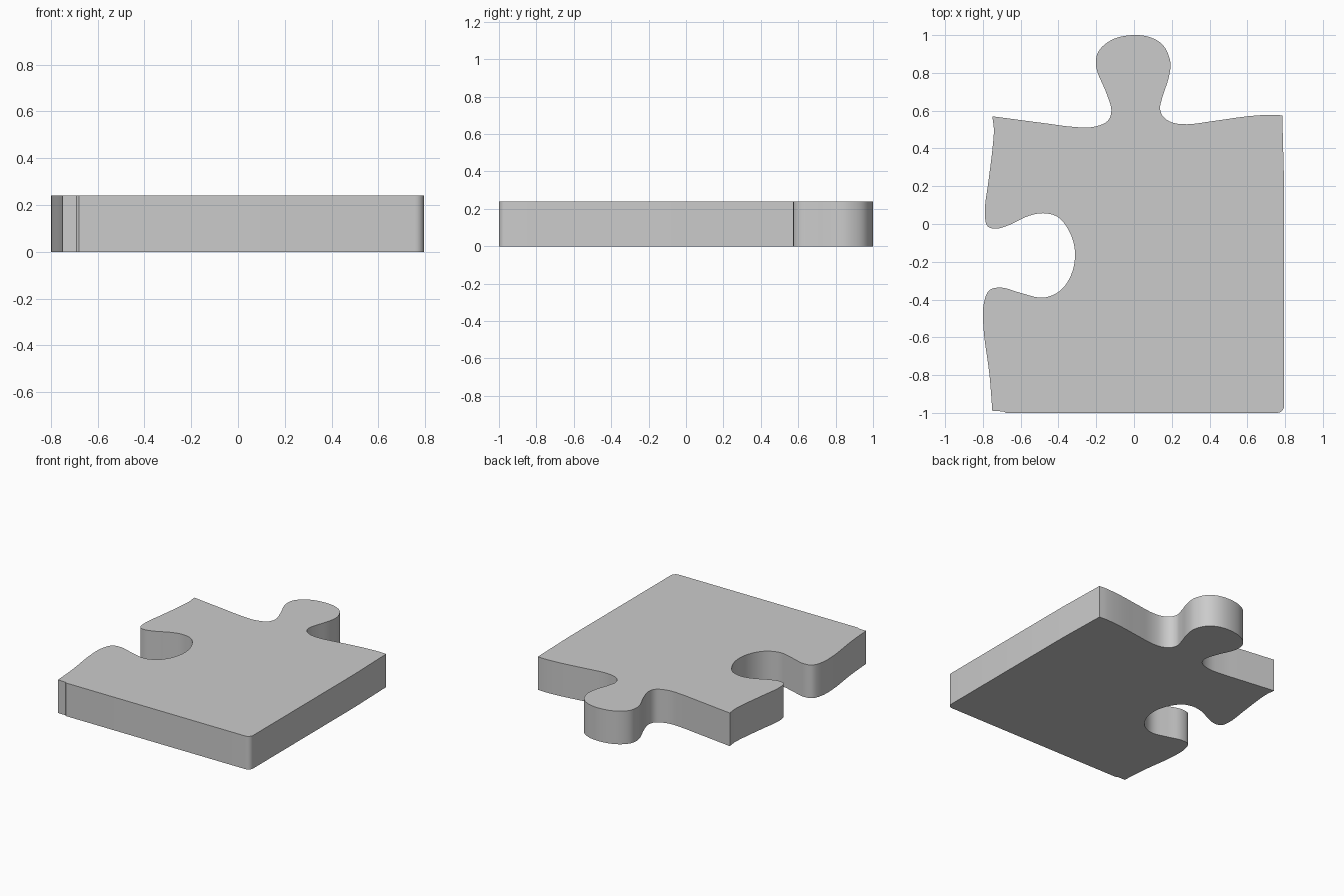
import bpy, bmesh, math
from mathutils import Vector

if "Cube" in bpy.data.objects:
    bpy.data.objects.remove(bpy.data.objects["Cube"])

HEIGHT = 0.24
STEPS = 5


def smooth_path(pts):
    """Centripetal spline through the points, leaving out the last one."""
    p = [Vector(q) for q in pts]
    p = [2 * p[0] - p[1]] + p + [2 * p[-1] - p[-2]]
    out = []
    for a, b, c, d in zip(p, p[1:], p[2:], p[3:]):
        t1 = (b - a).length ** 0.5
        t2 = t1 + (c - b).length ** 0.5
        t3 = t2 + (d - c).length ** 0.5
        for i in range(STEPS):
            t = t1 + (t2 - t1) * i / STEPS
            e = a.lerp(b, t / t1)
            f = b.lerp(c, (t - t1) / (t2 - t1))
            g = c.lerp(d, (t - t2) / (t3 - t2))
            h = e.lerp(f, t / t2)
            k = f.lerp(g, (t - t1) / (t3 - t1))
            out.append(h.lerp(k, (t - t1) / (t2 - t1)))
    return out


# Straight outer edges with one rounded corner
outline = [Vector((-0.75, -0.99)), Vector((-0.69, -0.992)), Vector((-0.68, -1.0))]
for i in range(7):
    a = math.radians(-90 + 15 * i)
    outline.append(Vector((0.757 + 0.038 * math.cos(a), -0.962 + 0.038 * math.sin(a))))
outline.append(Vector((0.795, 0.2)))

# Wavy top edge with the tab
outline += smooth_path([
    (0.785, 0.575), (0.72, 0.578), (0.6, 0.57), (0.42, 0.545), (0.28, 0.528),
    (0.2, 0.538), (0.155, 0.568), (0.138, 0.61), (0.15, 0.67), (0.185, 0.78),
    (0.192, 0.86), (0.155, 0.945), (0.09, 0.987), (-0.01, 1.0), (-0.12, 0.974),
    (-0.19, 0.91), (-0.2, 0.83), (-0.145, 0.69), (-0.12, 0.6), (-0.14, 0.545),
    (-0.22, 0.513), (-0.33, 0.515), (-0.47, 0.533), (-0.75, 0.57)])

# Wavy left edge with the socket
outline += smooth_path([
    (-0.75, 0.57), (-0.742, 0.5), (-0.75, 0.39), (-0.77, 0.23), (-0.79, 0.06),
    (-0.775, -0.012), (-0.73, -0.025), (-0.66, -0.005), (-0.56, 0.042),
    (-0.48, 0.057), (-0.4, 0.035), (-0.335, -0.055), (-0.312, -0.16),
    (-0.333, -0.27), (-0.39, -0.352), (-0.48, -0.39), (-0.6, -0.365),
    (-0.7, -0.337), (-0.765, -0.35), (-0.795, -0.42), (-0.797, -0.55),
    (-0.765, -0.8), (-0.75, -0.99)])

# Solid slab
bm = bmesh.new()
face = bm.faces.new([bm.verts.new((p.x, p.y, 0)) for p in outline])
top = bmesh.ops.extrude_face_region(bm, geom=[face], use_keep_orig=True)
bmesh.ops.translate(bm, vec=(0, 0, HEIGHT),
                    verts=[v for v in top["geom"] if isinstance(v, bmesh.types.BMVert)])
bmesh.ops.recalc_face_normals(bm, faces=bm.faces)
mesh = bpy.data.meshes.new("jigsaw_piece")
bm.to_mesh(mesh)
bm.free()
piece = bpy.data.objects.new("jigsaw_piece", mesh)
bpy.context.collection.objects.link(piece)

# Smooth walls, crisp rims
bpy.context.view_layer.objects.active = piece
piece.select_set(True)
bpy.ops.object.shade_smooth_by_angle(angle=math.radians(30))
